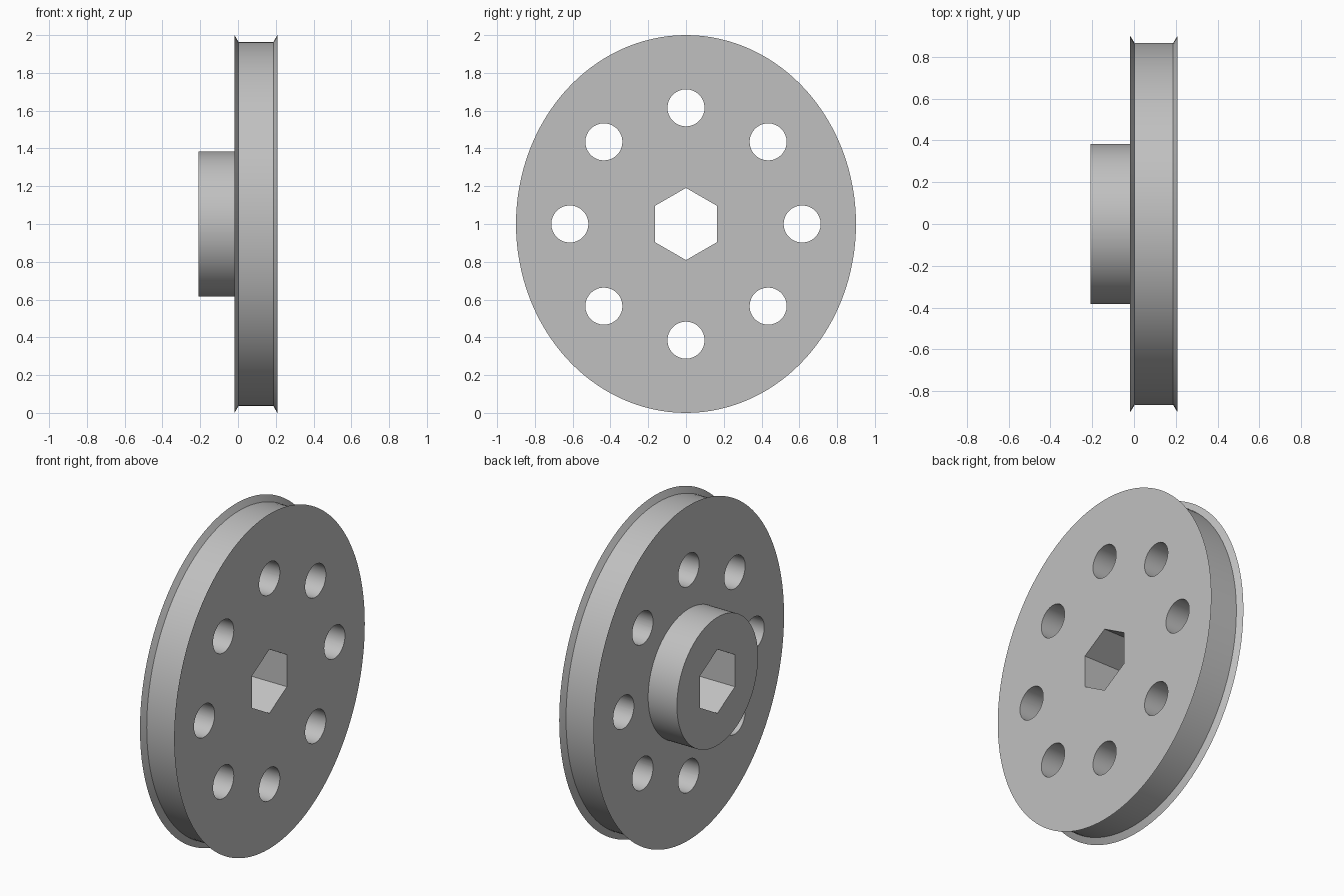
import bpy
import bmesh
from math import cos, sin, tau

cube = bpy.data.objects.get("Cube")
if cube:
    bpy.data.objects.remove(cube, do_unlink=True)

AXLE_Z = 1.0

grey = bpy.data.materials.new("plain grey")
grey.use_nodes = True
colour = (0.53, 0.53, 0.53, 1)
grey.diffuse_color = colour
grey.node_tree.nodes["Principled BSDF"].inputs["Base Color"].default_value = colour


def loft(name, stations, sides, centres=((0, 0),)):
    """Closed solids of elliptical rings (x, y radius, z radius) along x."""
    bm = bmesh.new()
    for cy, cz in centres:
        rings = []
        for x, ry, rz in stations:
            angles = [tau * i / sides for i in range(sides)]
            rings.append([bm.verts.new((x, cy + ry * sin(a), AXLE_Z + cz + rz * cos(a)))
                          for a in angles])
        for lower, upper in zip(rings, rings[1:]):
            for i in range(sides):
                j = (i + 1) % sides
                bm.faces.new((lower[i], lower[j], upper[j], upper[i]))
        bm.faces.new(rings[0])
        bm.faces.new(rings[-1])
    bmesh.ops.recalc_face_normals(bm, faces=bm.faces)
    mesh = bpy.data.meshes.new(name)
    bm.to_mesh(mesh)
    bm.free()
    mesh.materials.append(grey)
    obj = bpy.data.objects.new(name, mesh)
    bpy.context.collection.objects.link(obj)
    return obj


# Grooved wheel with its round hub on the right side
wheel = loft("pulley_wheel", [
    (-0.208, 0.383, 0.383),
    (-0.018, 0.383, 0.383),
    (-0.018, 0.9, 1.0),
    (0.003, 0.866, 0.963),
    (0.187, 0.866, 0.963),
    (0.208, 0.9, 1.0),
], 128)

# Hexagonal axle bore and ring of eight round holes
bore = loft("axle_bore_cutter", [(-0.4, 0.191, 0.191), (0.4, 0.191, 0.191)], 6)
ring = [(0.615 * sin(tau * k / 8), 0.615 * cos(tau * k / 8)) for k in range(8)]
holes = loft("round_hole_cutter", [(-0.4, 0.098, 0.098), (0.4, 0.098, 0.098)], 48, ring)

bpy.ops.object.select_all(action="DESELECT")
bpy.context.view_layer.objects.active = wheel
wheel.select_set(True)
for cutter in (bore, holes):
    cutter.hide_render = True
    cut = wheel.modifiers.new(cutter.name, "BOOLEAN")
    cut.operation = "DIFFERENCE"
    cut.solver = "EXACT"
    cut.object = cutter
    bpy.ops.object.modifier_apply(modifier=cut.name)
    bpy.data.objects.remove(cutter, do_unlink=True)

bpy.ops.object.shade_smooth_by_angle(angle=0.5)
